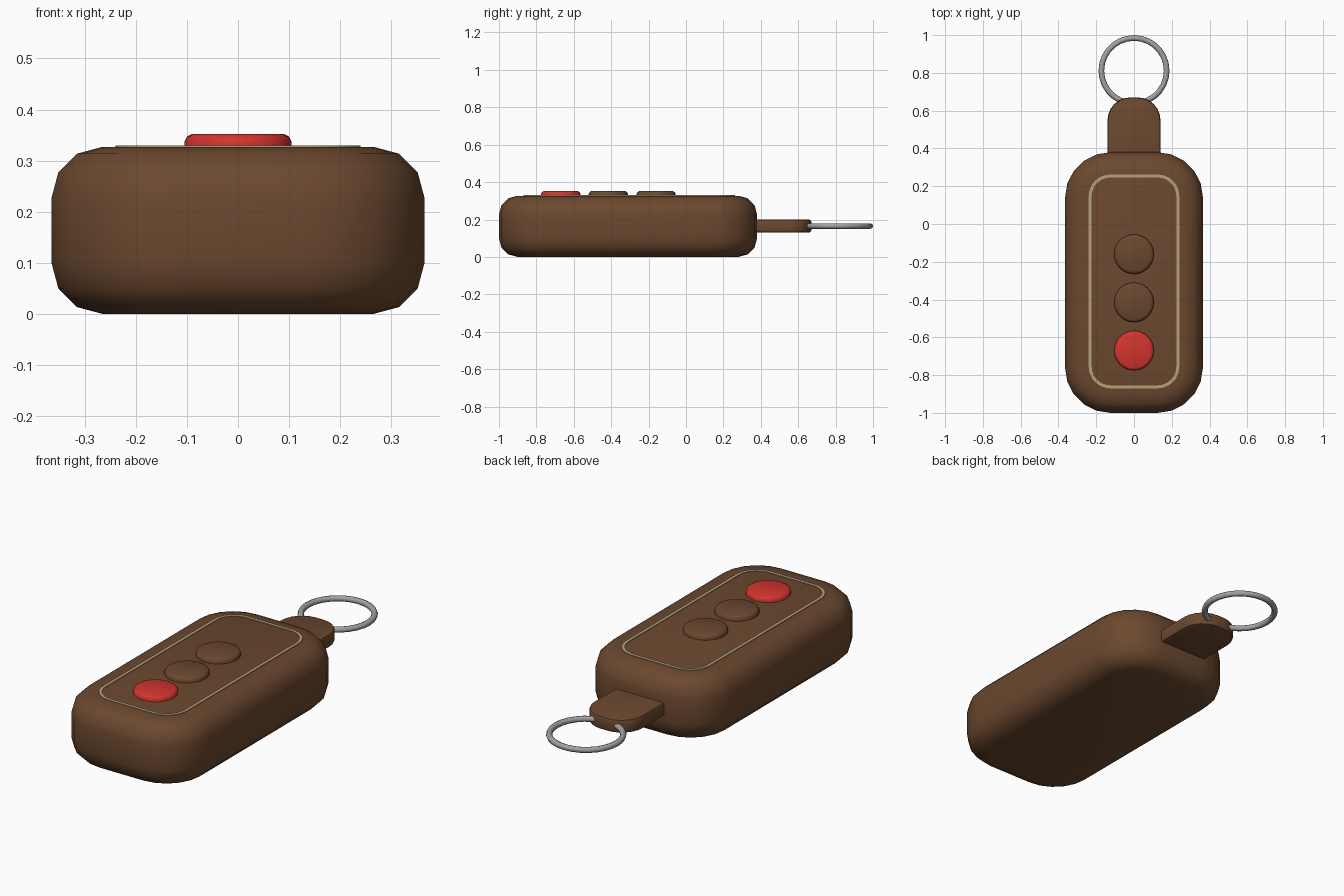
import bpy
from math import cos, sin, pi, radians

if "Cube" in bpy.data.objects:
    bpy.data.objects.remove(bpy.data.objects["Cube"], do_unlink=True)


def material(name, rgb, metallic=0.0):
    m = bpy.data.materials.new(name)
    m.use_nodes = True
    m.diffuse_color = (*rgb, 1)
    shader = m.node_tree.nodes["Principled BSDF"]
    shader.inputs["Base Color"].default_value = (*rgb, 1)
    shader.inputs["Roughness"].default_value = 0.5
    return m


brown = material("brown casing", (0.147, 0.065, 0.028))
red = material("red button", (0.65, 0.035, 0.028))
tan = material("tan trim", (0.47, 0.35, 0.2))
steel = material("steel", (0.36, 0.36, 0.37))


def finish(obj, name, mat, angle=30):
    obj.name = obj.data.name = name
    obj.data.materials.append(mat)
    bpy.ops.object.select_all(action="DESELECT")
    obj.select_set(True)
    bpy.context.view_layer.objects.active = obj
    bpy.ops.object.shade_smooth_by_angle(angle=radians(angle))
    return obj


def rounded_rect(x, y0, y1, r, inset, z, steps):
    """Counter-clockwise rounded rectangle, shrunk evenly by inset."""
    corners = [(x - r, y1 - r), (r - x, y1 - r), (r - x, y0 + r), (x - r, y0 + r)]
    pts = []
    for q, (cx, cy) in enumerate(corners):
        for i in range(steps + 1):
            a = (q + i / steps) * pi / 2
            pts.append((cx + (r - inset) * cos(a), cy + (r - inset) * sin(a), z))
    return pts


def loft(name, loops, mat, capped=True, angle=30):
    """Skin a stack of equal loops; uncapped stacks close on themselves."""
    n = len(loops[0])
    verts = [p for loop in loops for p in loop]
    faces = []
    for k in range(len(loops) - (1 if capped else 0)):
        a, b = k * n, (k + 1) % len(loops) * n
        for i in range(n):
            j = (i + 1) % n
            faces.append((a + i, a + j, b + j, b + i))
    if capped:
        faces.append(tuple(reversed(range(n))))
        faces.append(tuple(range(len(verts) - n, len(verts))))
    mesh = bpy.data.meshes.new(name)
    mesh.from_pydata(verts, [], faces)
    obj = bpy.data.objects.new(name, mesh)
    bpy.context.collection.objects.link(obj)
    return finish(obj, name, mat, angle)


def pillow(name, x, y0, y1, r, z0, z1, edge, edge_steps, steps, mat):
    """Rounded slab whose top and bottom rims are rounded too."""
    arc = [i / edge_steps * pi / 2 for i in range(edge_steps + 1)]
    rim = [(edge * (1 - sin(a)), edge * (1 - cos(a))) for a in arc]
    levels = [(d, z0 + h) for d, h in rim] + [(d, z1 - h) for d, h in reversed(rim)]
    loops = [rounded_rect(x, y0, y1, r, d, z, steps) for d, z in levels]
    return loft(name, loops, mat, angle=40)


# Casing and the tab that holds the ring
pillow("casing", 0.365, -1, 0.38, 0.24, 0, 0.327, 0.1, 3, 5, brown)
pillow("ring_tab", 0.14, 0.2, 0.67, 0.12, 0.13, 0.2, 0.012, 2, 6, brown)

# Thin trim line set around the button panel
trim = [(0, 0.322), (0, 0.33), (0.016, 0.33), (0.016, 0.322)]
loft("panel_trim", [rounded_rect(0.24, -0.87, 0.262, 0.115, d, z, 8) for d, z in trim],
     tan, capped=False)


# Buttons, red one nearest the front
def button(name, y, mat):
    profile = [(0.105, 0.315), (0.105, 0.337), (0.1, 0.347), (0.09, 0.352)]
    loops = [[(r * cos(i * pi / 16), y + r * sin(i * pi / 16), z) for i in range(32)]
             for r, z in profile]
    loft(name, loops, mat, angle=40)


button("front_button", -0.67, red)
button("middle_button", -0.415, brown)
button("rear_button", -0.16, brown)

# Key ring threaded through the tab
bpy.ops.mesh.primitive_torus_add(major_radius=0.173, minor_radius=0.015,
                                 major_segments=28, minor_segments=8,
                                 location=(0, 0.812, 0.165))
finish(bpy.context.object, "key_ring", steel, 60)
